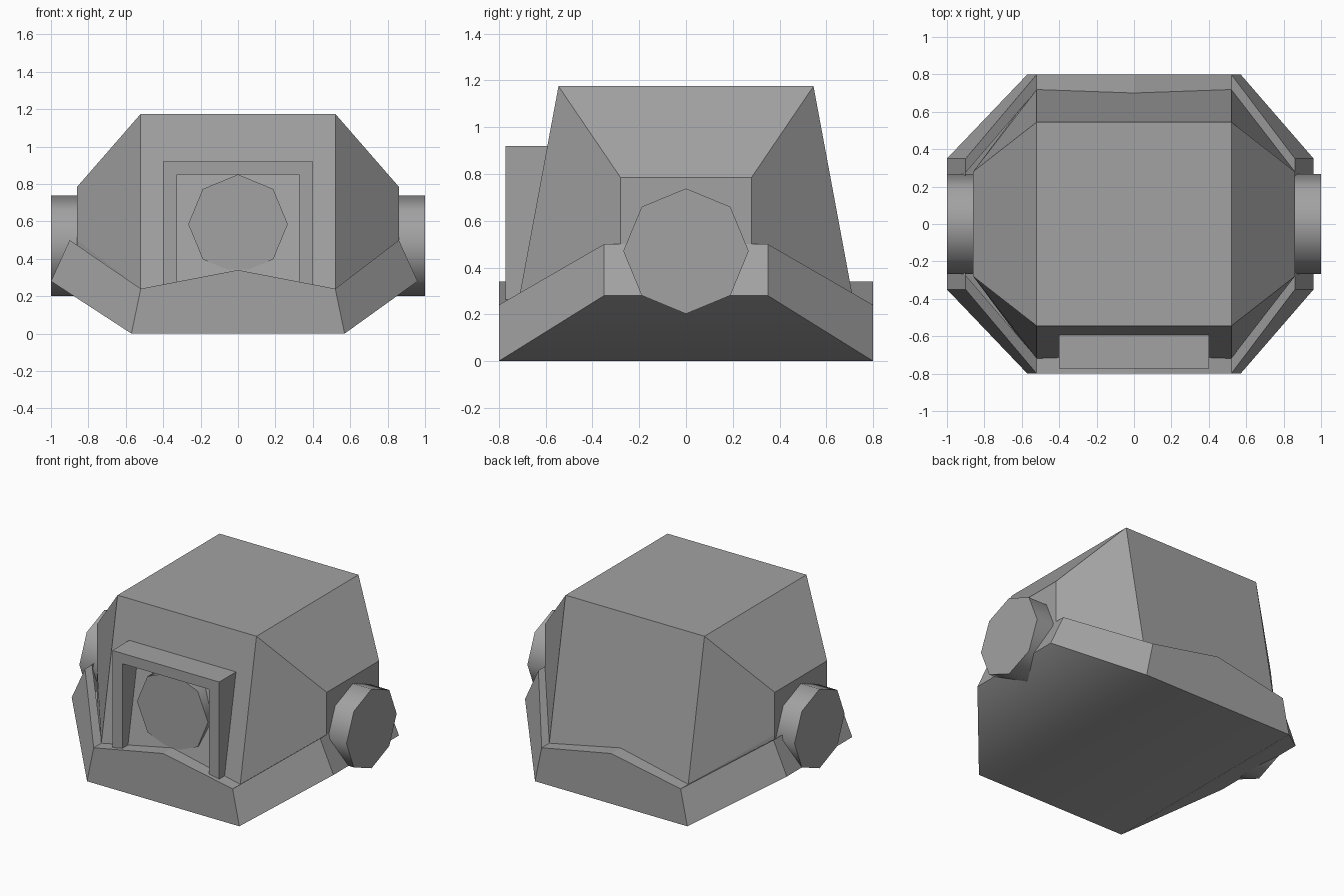
import bpy, math
from mathutils import Matrix

cube = bpy.data.objects.get("Cube")
if cube:
    bpy.data.objects.remove(cube, do_unlink=True)

grey = bpy.data.materials.new("plain grey")
grey.use_nodes = True
GREY = (0.36, 0.36, 0.36, 1)
grey.diffuse_color = GREY
grey.node_tree.nodes["Principled BSDF"].inputs["Base Color"].default_value = GREY


def make(name, verts, faces, smooth=()):
    """Mesh object from points and faces; faces listed in smooth are shaded smooth."""
    me = bpy.data.meshes.new(name)
    me.from_pydata(verts, [], faces)
    me.materials.append(grey)
    for i in smooth:
        me.polygons[i].use_smooth = True
    me.update()
    ob = bpy.data.objects.new(name, me)
    bpy.context.collection.objects.link(ob)
    return ob


def loft(rings, caps=True):
    """Join equal-length rings, listed counter-clockwise from the bottom up."""
    n = len(rings[0])
    verts = [p for r in rings for p in r]
    faces = []
    for k in range(len(rings) - 1):
        a, b = k * n, (k + 1) * n
        faces += [(a + i, a + (i + 1) % n, b + (i + 1) % n, b + i) for i in range(n)]
    if caps:
        faces.append(tuple(reversed(range(n))))
        faces.append(tuple(range(len(verts) - n, len(verts))))
    return verts, faces


def octagon_drum(name, r, depth, matrix):
    """Eight-sided drum with a corner pointing up, smooth round the side."""
    ring = [(r * math.cos(i * math.pi / 4), r * math.sin(i * math.pi / 4)) for i in range(8)]
    verts, faces = loft([[(x, y, z) for x, y in ring] for z in (0, depth)])
    ob = make(name, verts, faces, smooth=range(8))
    ob.data.transform(matrix)
    for e in ob.data.edges:  # crisp cap rims
        if abs(verts[e.vertices[0]][2] - verts[e.vertices[1]][2]) < 1e-6:
            e.use_edge_sharp = True
    return ob


# Body: eight-point outline, sides pinched in toward the top
def body_ring(xf, yf, zf, xs, ys, zs):
    return [(-xf, -yf, zf), (xf, -yf, zf), (xs, -ys, zs), (xs, ys, zs),
            (xf, yf, zf), (-xf, yf, zf), (-xs, ys, zs), (-xs, -ys, zs)]


verts, faces = loft([body_ring(.52, .735, .15, .86, .28, .26),
                     body_ring(.52, .719, .24, .86, .28, .5),
                     body_ring(.52, .545, 1.175, .86, .28, .785)], caps=False)
faces += [(16, 17, 20, 21), (17, 18, 19, 20), (16, 21, 22, 23), tuple(range(7, -1, -1))]
make("body", verts, faces)


# Base rim: ten-point outline, peaked at front and back centre; right side set 0.04 wider
def rim_ring(xf, yf, zf, yc, zc, xs, ys, zs):
    half = [(0, -yc, zc), (xf, -yf, zf), (xs, -ys, zs), (xs, ys, zs), (xf, yf, zf), (0, yc, zc)]
    other = [(-xf, yf, zf), (-xs - .04, ys, zs), (-xs - .04, -ys, zs), (-xf, -yf, zf)]
    return half + other


verts, faces = loft([rim_ring(.57, .8, 0, .8, 0, .96, .35, .28),
                     rim_ring(.52, .8, .24, .8, .34, .86, .35, .5),
                     rim_ring(.52, .715, .24, .70, .34, .86, .275, .5),
                     rim_ring(.52, .715, .12, .70, .2, .86, .275, .3)], caps=False)
first = len(faces)
faces += [(9, 6, 5, 4, 1, 0), (1, 4, 3, 2), (9, 8, 7, 6)]
base = make("base_rim", verts, faces, smooth=range(first, first + 3))
for e in base.data.edges:  # underside blends inside its own outline only
    if tuple(sorted(e.vertices)) not in ((1, 4), (6, 9)):
        e.use_edge_sharp = True

# Ear drums
for side, name in ((1, "left_ear"), (-1, "right_ear")):
    octagon_drum(name, .268, .2, Matrix.Translation((side * .8, 0, .47))
                 @ Matrix.Rotation(side * math.pi / 2, 4, 'Y'))

# Front frame: upside-down U, extruded back into the body
outline = [(-.4, .22), (-.325, .22), (-.325, .85), (.325, .85),
           (.325, .22), (.4, .22), (.4, .92), (-.4, .92)]
verts = [(x, y, z) for y in (-.772, -.56) for x, z in outline]
faces = [(0, 1, 2, 7), (2, 3, 6, 7), (3, 4, 5, 6)]
faces += [tuple(i + 8 for i in reversed(f)) for f in faces]
faces += [(i, i + 8, (i + 1) % 8 + 8, (i + 1) % 8) for i in range(8)]
make("front_frame", verts, faces)

# Front lens inside the frame
octagon_drum("front_lens", .266, .15, Matrix.Translation((0, -.55, .585))
             @ Matrix.Rotation(math.pi / 2, 4, 'X'))
